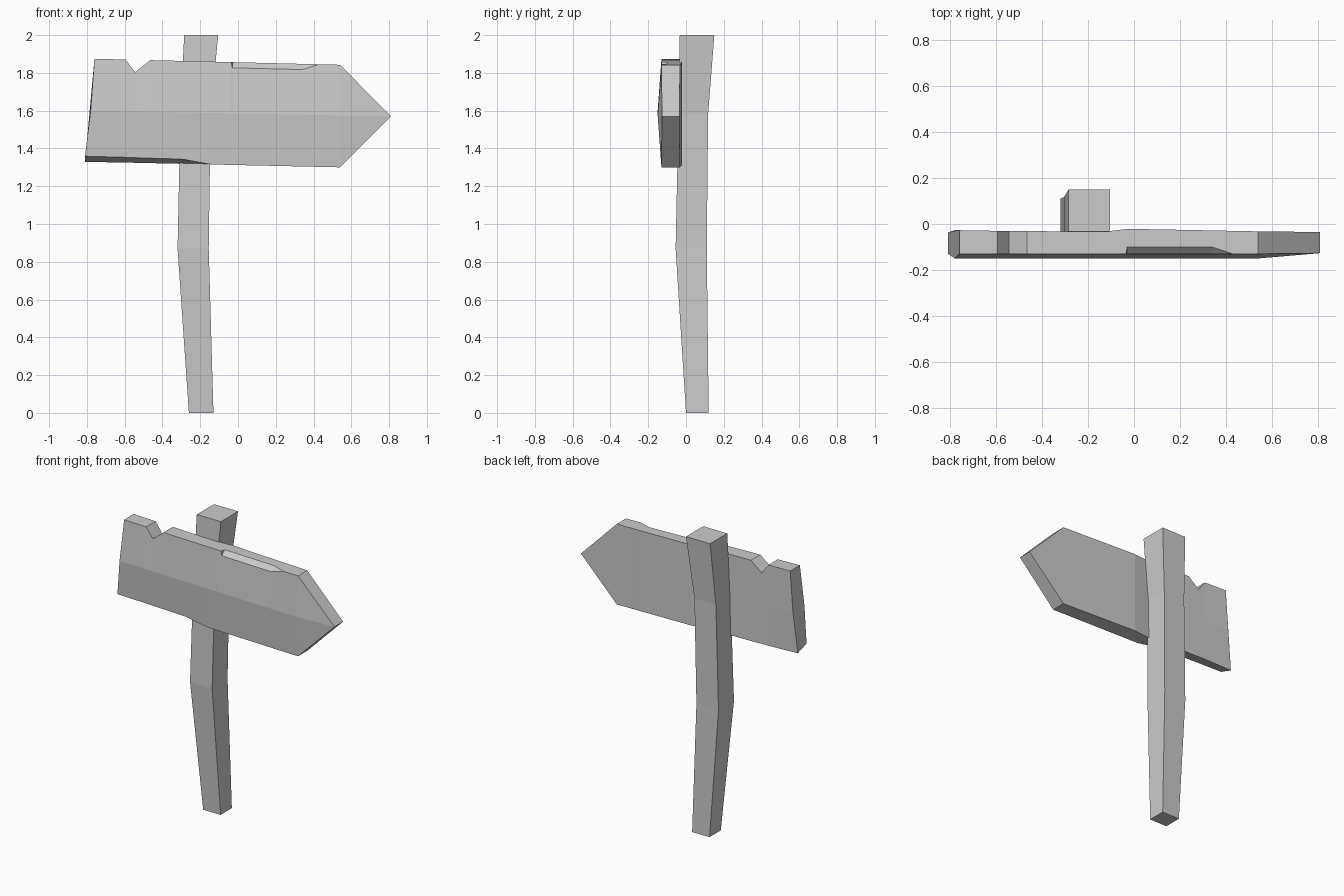
import bpy
import bmesh

cube = bpy.data.objects.get("Cube")
if cube:
    bpy.data.objects.remove(cube, do_unlink=True)

grey = bpy.data.materials.new("weathered grey")
colour = (0.6, 0.6, 0.6, 1)
grey.diffuse_color = colour
grey.use_nodes = True
grey.node_tree.nodes["Principled BSDF"].inputs["Base Color"].default_value = colour


def loft(name, rings):
    """Skin a list of equal-length point rings, capping both ends."""
    bm = bmesh.new()
    loops = [[bm.verts.new(point) for point in ring] for ring in rings]
    count = len(loops[0])
    for a, b in zip(loops, loops[1:]):
        for i in range(count):
            j = (i + 1) % count
            bm.faces.new((a[i], a[j], b[j], b[i]))
    bm.faces.new(loops[0][::-1])
    bm.faces.new(loops[-1])
    bmesh.ops.remove_doubles(bm, verts=bm.verts, dist=0.0005)
    bmesh.ops.recalc_face_normals(bm, faces=bm.faces)
    mesh = bpy.data.meshes.new(name)
    bm.to_mesh(mesh)
    bm.free()
    mesh.materials.append(grey)
    obj = bpy.data.objects.new(name, mesh)
    bpy.context.collection.objects.link(obj)
    return obj


# Crooked square post: height, left and right x, front and back y
post_sections = [
    (0, -0.26, -0.13, 0, 0.12),
    (0.87, -0.32, -0.155, -0.055, 0.11),
    (1.58, -0.305, -0.145, -0.04, 0.117),
    (2, -0.285, -0.105, -0.033, 0.15),
]
loft("post", [[(l, f, z), (r, f, z), (r, b, z), (l, b, z)]
              for z, l, r, f, b in post_sections])


def board_ring(x, back, dip=0, lift=0, chip=0, skew=0):
    """Cross-section of the plank, with a ridge along its front."""
    top = 1.856 - 0.0246 * x - dip
    mid = 1.585 - 0.0187 * x
    bottom = 1.312 - 0.0222 * x
    low_x, mid_x = x - skew, x - 0.4 * skew
    front = -0.13
    return [
        (low_x, back - 0.2 * skew, bottom),
        (mid_x, back, mid),
        (x, back, top),
        (x, front + chip, top),
        (x, front, top - chip),
        (mid_x, -0.15, mid),
        (low_x, front, bottom + lift),
    ]


# Plank stations: worn lower edge, notch in the top, chipped front edge
board = [
    board_ring(-0.76, -0.027, lift=0.03, skew=0.05),
    board_ring(-0.595, -0.03, lift=0.028),
    board_ring(-0.545, -0.03, dip=0.066, lift=0.027),
    board_ring(-0.465, -0.03, lift=0.026),
    board_ring(-0.3, -0.033, lift=0.025),
    board_ring(-0.14, -0.035),
    board_ring(-0.035, -0.022),
    board_ring(-0.03, -0.021, chip=0.03),
    board_ring(0.34, -0.028, chip=0.03),
    board_ring(0.43, -0.03),
    board_ring(0.54, -0.032),
]
# Arrow tip collapses to a short edge
board.append([(0.81, y, 1.57) for y in [-0.035] * 3 + [-0.127] * 4])
loft("arrow_board", board)
